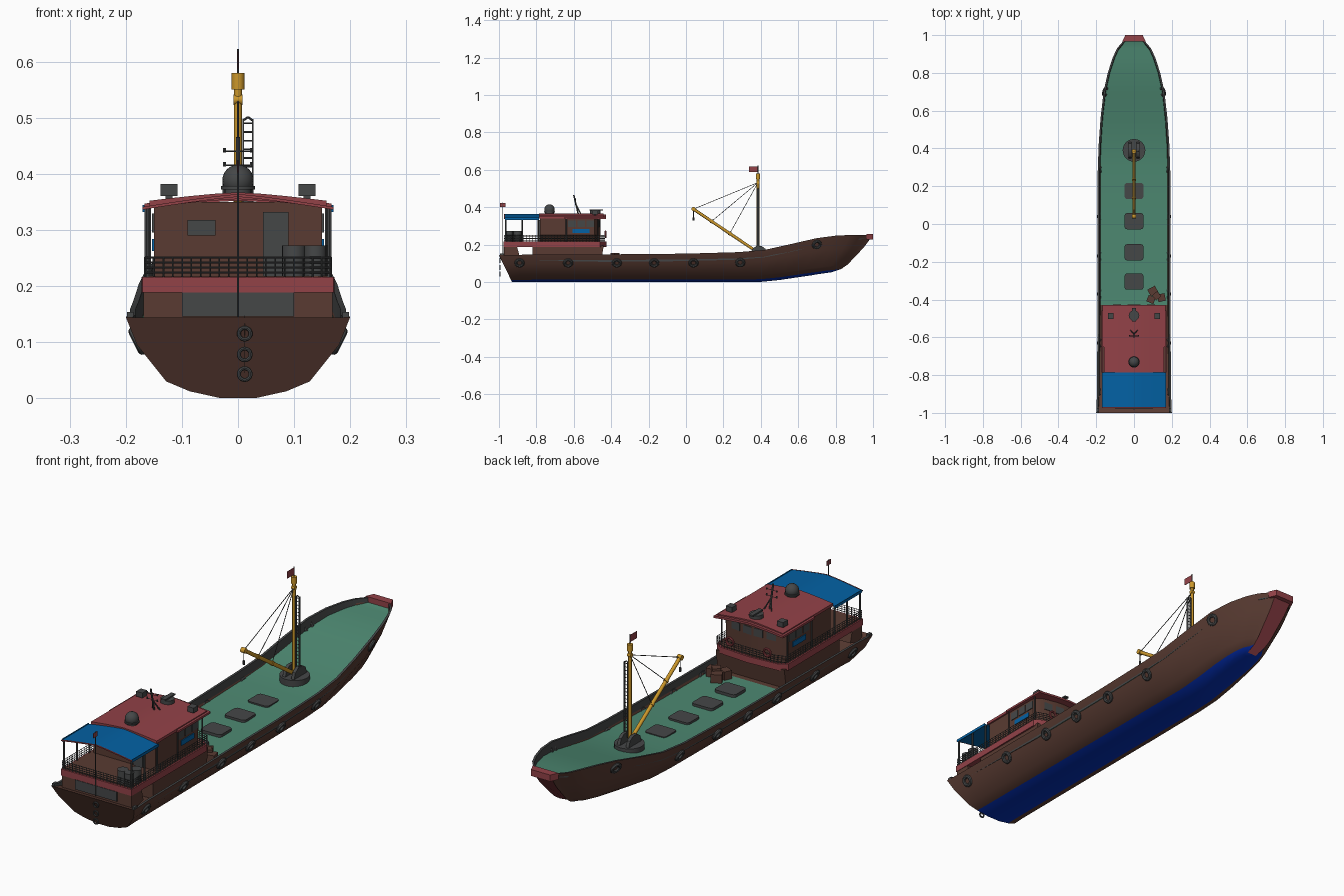
import bpy, bmesh, math
from mathutils import Vector, Matrix

if "Cube" in bpy.data.objects:
    bpy.data.objects.remove(bpy.data.objects["Cube"])

def mat(name, r, g, b):
    m = bpy.data.materials.new(name)
    m.diffuse_color = (r, g, b, 1)
    m.use_nodes = True
    m.node_tree.nodes["Principled BSDF"].inputs["Base Color"].default_value = m.diffuse_color
    return m

BROWN = mat("hull_brown", 0.100, 0.044, 0.032)
RED = mat("trim_red", 0.29, 0.054, 0.064)
GREEN = mat("deck_green", 0.075, 0.25, 0.168)
SKY = mat("awning_blue", 0.001, 0.12, 0.37)
NAVY = mat("bottom_blue", 0.001, 0.028, 0.46)
GREY = mat("fitting_grey", 0.060, 0.063, 0.064)
GOLD = mat("mast_gold", 0.60, 0.31, 0.024)

def add(name, bm, *mats):
    bmesh.ops.recalc_face_normals(bm, faces=bm.faces)
    me = bpy.data.meshes.new(name)
    bm.to_mesh(me)
    bm.free()
    for m in mats:
        me.materials.append(m)
    ob = bpy.data.objects.new(name, me)
    bpy.context.collection.objects.link(ob)
    return ob

def boxes(name, items, m):
    """items: (centre, size, z rotation)"""
    bm = bmesh.new()
    for c, s, rot in items:
        bmesh.ops.create_cube(bm, size=1, matrix=Matrix.Translation(c) @ Matrix.Rotation(rot, 4, 'Z') @ Matrix.Diagonal((*s, 1)))
    return add(name, bm, m)

def box(name, x, y, z, m):
    c = [(a + b) / 2 for a, b in (x, y, z)]
    return boxes(name, [(c, [b - a for a, b in (x, y, z)], 0)], m)

def rods(name, items, m, sides=6):
    """items: (start, end, radius)"""
    bm = bmesh.new()
    for p, q, r in items:
        p, q = Vector(p), Vector(q)
        rot = (q - p).to_track_quat('Z', 'Y').to_matrix().to_4x4()
        bmesh.ops.create_cone(bm, cap_ends=True, segments=sides, radius1=r, radius2=r,
                              depth=(q - p).length, matrix=Matrix.Translation((p + q) / 2) @ rot)
    return add(name, bm, m)

def prism(name, pts, axis, a, b, m):
    """polygon extruded along axis: 'Y' takes (x,z), 'X' takes (y,z), 'Z' takes (x,y)"""
    place = {'Y': lambda p, t: (p[0], t, p[1]), 'X': lambda p, t: (t, *p), 'Z': lambda p, t: (*p, t)}[axis]
    bm = bmesh.new()
    f = bm.faces.new([bm.verts.new(place(p, a)) for p in pts])
    ext = bmesh.ops.extrude_face_region(bm, geom=[f])
    d = Vector(place((0, 0), b - a))
    bmesh.ops.translate(bm, vec=d, verts=[v for v in ext['geom'] if isinstance(v, bmesh.types.BMVert)])
    return add(name, bm, m)

def rings(name, items, big, small, m):
    """tori; items: (centre, axis direction)"""
    bm = bmesh.new()
    for c, d in items:
        M = Matrix.Translation(c) @ Vector(d).to_track_quat('Z', 'Y').to_matrix().to_4x4()
        grid = [[bm.verts.new(M @ Vector(((big + small * math.cos(v)) * math.cos(u), (big + small * math.cos(v)) * math.sin(u), small * math.sin(v))))
                 for v in [j * math.tau / 8 for j in range(8)]] for u in [i * math.tau / 20 for i in range(20)]]
        for i in range(20):
            for j in range(8):
                k, l = (i + 1) % 20, (j + 1) % 8
                bm.faces.new((grid[i][j], grid[k][j], grid[k][l], grid[i][l]))
    return add(name, bm, m)

# Hull: lofted stations (top y, keel y, half width, sheer z, keel z, deck drop)
stations = [(-1, -.93, .2, .145, 0, .001), (-.9, -.88, .196, .146, 0, .03), (-.43, -.43, .193, .148, 0, .04),
            (.0, .0, .193, .152, 0, .04), (.28, .28, .192, .16, 0, .04), (.42, .40, .187, .172, .001, .04),
            (.56, .50, .177, .203, .011, .042), (.70, .60, .161, .235, .026, .04), (.80, .67, .139, .248, .036, .032),
            (.88, .71, .113, .252, .043, .028), (.93, .74, .09, .252, .047, .024), (.965, .76, .06, .252, .05, .02),
            (.998, .78, .044, .252, .053, .003)]
section = [(.15, 0), (.43, .085), (.64, .207), (.9, .655), (1, 1)]
bow_u = [.5, .62, .72, .9, 1]
bm = bmesh.new()
loops = []
for yt, yk, hw, sh, kz, drop in stations:
    blend = max(0, (yt - .5) / .5) ** 2
    half = []
    for (u, w), b in zip(section, bow_u):
        t = w if yt < 0 else w ** .6
        half.append(((u + (b - u) * blend) * hw, yk + (yt - yk) * t, kz + w * (sh - kz)))
    half += [(hw - .01, yt, sh), (hw - .012, yt, sh - drop)]
    ring = half + [(-x, y, z) for x, y, z in reversed(half)]
    loops.append([bm.verts.new(p) for p in ring])
n = len(loops[0])
# material by strip round the section: bottom, side, rim and bulwark, deck
strip = [1, 0, 0, 0, 2, 2, 3, 2, 2, 0, 0, 0, 1, 1]
for i in range(len(loops) - 1):
    for j in range(n):
        k = (j + 1) % n
        f = bm.faces.new((loops[i][j], loops[i][k], loops[i + 1][k], loops[i + 1][j]))
        f.material_index = strip[j]
        if i < 2 and strip[j] == 3:
            f.material_index = 0
bm.faces.new(loops[0])
bm.faces.new(loops[-1]).material_index = 4
add("hull", bm, BROWN, NAVY, GREY, GREEN, RED)
prism("bow_tip", [(.062, .965), (.046, 1), (-.046, 1), (-.062, .965)], 'Z', .228, .256, RED)
boxes("stern_corner_post", [((s * .192, -.985, .148), (.012, .02, .012), 0) for s in (1, -1)], GREY)

# Tyre fenders along both sides and at the stern
tyres = [(y, .19, .102) for y in (-.89, -.63, -.37, -.17, .04)] + [(.29, .184, .104), (.70, .163, .2)]
rings("tyre_fender", [((s * (x - .011), y, z), (s, .3 if y > .5 else 0, -.5)) for y, x, z in tyres for s in (1, -1)], .019, .008, GREY)
rings("stern_tyre", [((.012, -.994, z), (0, -1, 0)) for z in (.115, .078, .043)], .0105, .0035, GREY)
rods("stern_tyre_rope", [((.012, -.994, .147), (.012, -.994, .045), .0008)], GREY)

# Deck hatches and crates
def rounded(cx, cy, hx, hy, r):
    pts = []
    for k, (sx, sy) in enumerate([(1, 1), (-1, 1), (-1, -1), (1, -1)]):
        for a in range(4):
            t = (k + a / 3) * math.pi / 2
            pts.append((cx + sx * (hx - r) + r * math.cos(t), cy + sy * (hy - r) + r * math.sin(t)))
    return pts
for y in (.175, .015, -.15, -.305):
    prism("deck_hatch", rounded(0, y, .05, .043, .014), 'Z', .1, .122, GREY)
boxes("deck_crate", [((.10, -.355, .125), (.045, .04, .04), .5), ((.145, -.39, .125), (.04, .04, .04), .2),
                     ((.09, -.40, .125), (.04, .035, .04), -.4), ((.12, -.38, .148), (.035, .035, .015), .7)], BROWN)

# Lower deckhouse, aft block, red deck band and brown walkway floor
prism("lower_house", [(-.82, .1), (-.455, .1), (-.44, .195), (-.82, .195)], 'X', -.165, .165, BROWN)
prism("aft_house", [(-.972, .12), (-.89, .14), (-.905, .195), (-.972, .195)], 'X', -.168, .168, BROWN)
box("aft_panel", (-.1, .1), (-.977, -.97), (.146, .188), GREY)
band = [(-.17, -.975), (.17, -.975), (.172, -.46), (.14, -.435), (0, -.425), (-.14, -.435), (-.172, -.46)]
prism("upper_deck", band, 'Z', .188, .216, RED)
prism("walkway_floor", [(x * .96, -.7 + (y + .7) * .97) for x, y in band], 'Z', .21, .2175, BROWN)

# Wheelhouse with windows, door and lamps
prism("wheelhouse", [(-.15, -.78), (.15, -.78), (.15, -.49), (.12, -.468), (0, -.458), (-.12, -.468), (-.15, -.49)], 'Z', .215, .35, BROWN)
side_win = [((s * .15, y, .312), (.006, .042, .034), 0) for s in (1, -1) for y in (-.61, -.56, -.512)]
ang = math.atan2(.01, .12)
front_win = [((s * x, -.459 - x * .083, .312), (.042, .006, .034), -s * ang) for s in (1, -1) for x in (.026, .086)]
boxes("wheelhouse_window", side_win + front_win, GREY)
box("aft_door", (.045, .09), (-.785, -.778), (.217, .332), GREY)
box("aft_window", (-.09, -.04), (-.785, -.778), (.29, .318), GREY)
boxes("blue_side_board", [((s * .1515, -.562, .273), (.004, .09, .022), 0) for s in (1, -1)], SKY)
rings("life_ring", [((s * .09, -.43, .255), (0, 1, 0)) for s in (1, -1)], .016, .005, RED)

# Crowned roof and gabled awning
def crown(name, hx, y0, y1, edge, top, thick, m, power=2):
    xs = [hx * (i / 4 - 1) for i in range(9)]
    arc = [(x, edge + (top - edge) * (1 - abs(x / hx) ** power)) for x in xs]
    return prism(name, arc + [(x, z - thick) for x, z in reversed(arc)], 'Y', y0, y1, m)
crown("roof", .158, -.785, -.44, .352, .367, .012, RED, 1.3)
crown("roof_visor", .167, -.65, -.428, .347, .361, .009, RED, 1.3)
crown("awning", .17, -.97, -.787, .34, .363, .004, SKY, 1.2)
crown("awning_frame", .17, -.973, -.969, .341, .364, .005, RED, 1.2)
boxes("awning_valance", [((s * .1685, -.878, .338), (.003, .182, .012), 0) for s in (1, -1)], SKY)
rods("awning_post", [((s * .163, y, .215), (s * .163, y, .338), .004) for s in (1, -1) for y in (-.965, -.875, -.79)], GREY)
rods("roof_post", [((s * .158, y, .215), (s * .158, y, .345), .003) for s in (1, -1) for y in (-.64, -.47)], GREY)

# Railing round the upper deck
path = [(-.166, -.45), (-.166, -.972), (.166, -.972), (.166, -.45), (.12, -.434), (-.12, -.434), (-.166, -.45)]
bars = []
for a, b in zip(path[:-1], path[1:]):
    a, b = Vector(a), Vector(b)
    bars += [((*a, z), (*b, z), .0016) for z in (.224, .233, .242, .251)]
    count = max(1, round((b - a).length / .017))
    for i in range(count):
        p = a.lerp(b, i / count)
        bars.append(((*p, .215), (*p, .251), .0014))
rods("railing", bars, GREY, 4)
rods("barrel", [((.1, -.935, .217), (.1, -.935, .272), .022), ((.14, -.9, .217), (.14, -.9, .272), .022),
                ((.138, -.945, .217), (.138, -.945, .272), .02)], GREY, 16)

# Roof equipment
rods("dome_base", [((0, -.73, .355), (0, -.73, .386), .024), ((0, -.73, .372), (0, -.73, .378), .03)], GREY, 20)
bm = bmesh.new()
bmesh.ops.create_uvsphere(bm, u_segments=20, v_segments=12, radius=.028, matrix=Matrix.Translation((0, -.73, .388)))
add("radar_dome", bm, GREY)
rods("roof_drum", [((0, -.485, .355), (0, -.485, .382), .028)], GREY, 20)
boxes("searchlight", [((s * .123, -.487, .371), (.03, .032, .022), 0) for s in (1, -1)] + [((0, -.48, .386), (.02, .07, .006), 0)], GREY)
boxes("searchlight_foot", [((s * .123, -.487, .355), (.012, .012, .02), 0) for s in (1, -1)], GREY)
rods("antenna_mast", [((0, -.575, .36), (0, -.6, .465), .004), ((.02, -.56, .36), (0, -.585, .41), .003), ((-.02, -.56, .36), (0, -.585, .41), .003),
                      ((-.027, -.594, .44), (.027, -.594, .44), .0012), ((-.027, -.588, .415), (.027, -.588, .415), .0012)]
     + [((s * .024, -.59, z), (s * .024, -.59, z + .008), .003) for s in (1, -1) for z in (.413, .438)], GREY)

# Flags
rods("stern_flagpole", [((0, -.98, .145), (0, -.98, .425), .0016)], GREY)
box("stern_flag", (-.001, .001), (-.995, -.966), (.402, .423), RED)
box("mast_flag", (-.001, .001), (.337, .385), (.588, .618), RED)

# Mast, ladder, boom and rigging
rods("mast_base", [((0, .39, .115), (0, .39, .152), .06)], GREY, 28)
for s in (1, -1):
    prism("mast_bracket", [(.345, .15), (.435, .15), (.425, .178), (.405, .192), (.375, .192), (.355, .178)], 'X', s * .014, s * .028, GREY)
rods("mast", [((0, .385, .14), (0, .385, .55), .007), ((0, .385, .55), (0, .385, .58), .0115)], GOLD, 14)
rods("mast_top_pole", [((0, .385, .58), (0, .385, .622), .002)], GREY)
boxes("ladder_rail", [((x, .385, .335), (.0025, .01, .325), 0) for x in (.009, .026)], GREY)
rods("ladder_rung", [((.009, .385, .495), (.018, .385, .501), .002), ((.018, .385, .501), (.026, .385, .495), .002)]
     + [((.008, .385, .18 + i * .0155), (.026, .385, .18 + i * .0155), .0015) for i in range(21)], GREY)
foot, tip = Vector((0, .375, .165)), Vector((0, .04, .39))
rods("boom", [(foot, tip, .008)], GOLD, 12)
rods("boom_sheave", [((-.01, .04, .39), (.01, .04, .39), .011), ((-.008, .385, .532), (.008, .385, .532), .009)], GOLD, 14)
rods("rigging", [((0, .385, .532), foot.lerp(tip, t), .0016) for t in (.42, .71, 1)] + [(tip, (0, .04, .335), .0016)], GREY, 5)
rods("cargo_hook", [((0, .04, .345), (0, .04, .328), .005)], GREY, 8)
rods("boom_collar", [(foot.lerp(tip, t - .012), foot.lerp(tip, t + .012), .0105) for t in (.42, .71)], GOLD, 12)

# Smooth shading with sharp edges kept
for o in bpy.data.objects:
    o.select_set(True)
    bpy.context.view_layer.objects.active = o
bpy.ops.object.shade_smooth_by_angle(angle=math.radians(35))
